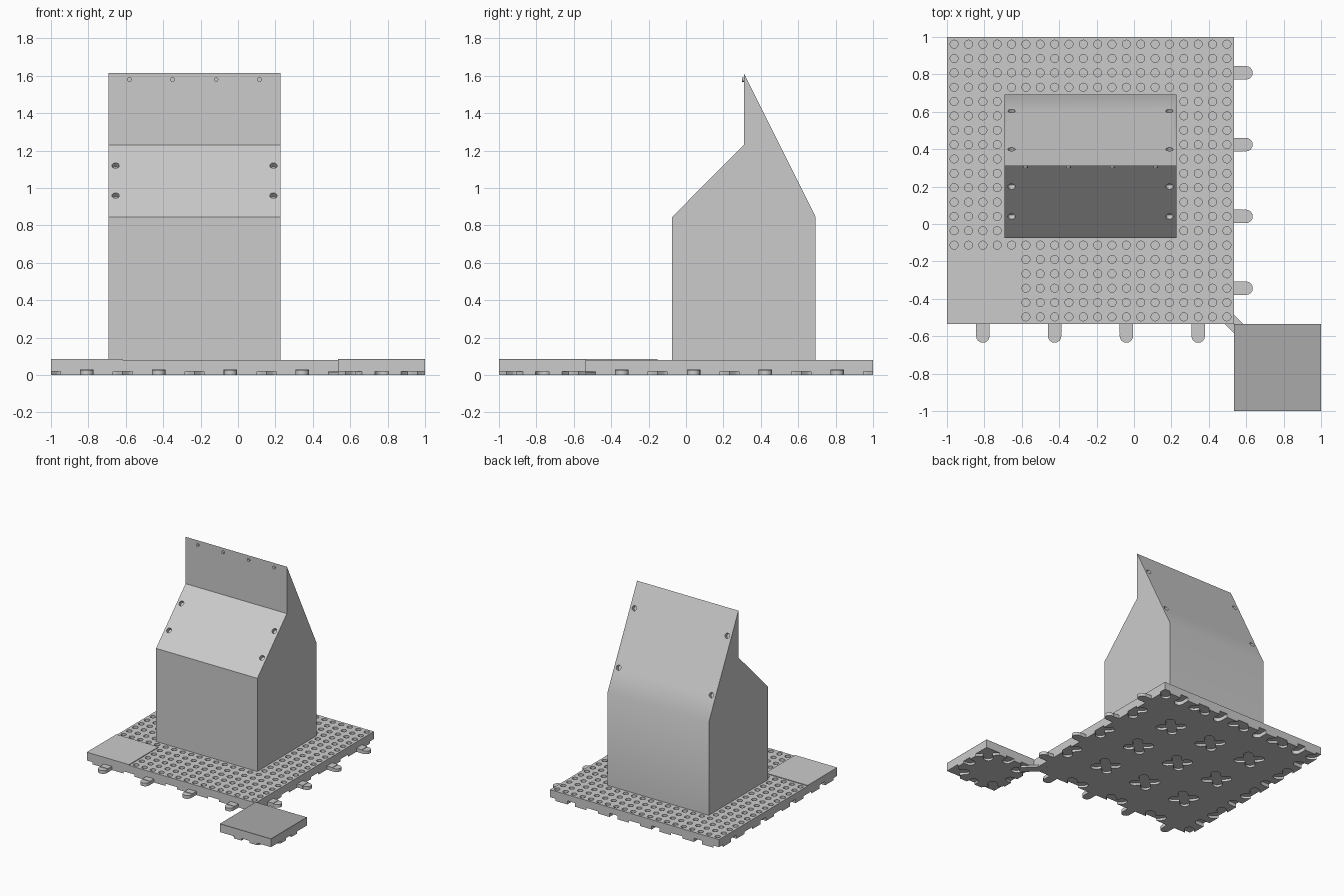
import bpy, bmesh, math
from mathutils import Matrix, Vector

if "Cube" in bpy.data.objects:
    bpy.data.objects.remove(bpy.data.objects["Cube"])

CELL = 1.535 / 20          # stud-hole pitch
TILE = CELL * 5            # connector pitch
X0, Y0 = -1.0, -0.535      # front left corner of the main plate
TOP = 0.08


def make(name, bm):
    bmesh.ops.recalc_face_normals(bm, faces=bm.faces)
    me = bpy.data.meshes.new(name)
    bm.to_mesh(me)
    bm.free()
    ob = bpy.data.objects.new(name, me)
    bpy.context.collection.objects.link(ob)
    return ob


def add_prism(bm, pts, z0, z1):
    lo = [bm.verts.new((x, y, z0)) for x, y in pts]
    hi = [bm.verts.new((x, y, z1)) for x, y in pts]
    bm.faces.new(lo[::-1])
    bm.faces.new(hi)
    n = len(pts)
    for i in range(n):
        j = (i + 1) % n
        bm.faces.new((lo[i], lo[j], hi[j], hi[i]))


def rect(x0, x1, y0, y1):
    return [(x0, y0), (x1, y0), (x1, y1), (x0, y1)]


def capsule(cx, cy, angle, half, r=0.036, seg=8):
    """Rounded bar outline, 2*half long."""
    c, s = math.cos(angle), math.sin(angle)
    pts = []
    for side, start in ((1, -math.pi / 2), (-1, math.pi / 2)):
        for i in range(seg + 1):
            a = start + math.pi * i / seg
            u, v = side * (half - r) + r * math.cos(a), r * math.sin(a)
            pts.append((cx + u * c - v * s, cy + u * s + v * c))
    return pts


def add_cyl(bm, p, axis, r, depth, seg=16):
    rot = Vector(axis).to_track_quat('Z', 'Y').to_matrix().to_4x4()
    bmesh.ops.create_cone(bm, cap_ends=True, segments=seg, radius1=r, radius2=r,
                          depth=depth, matrix=Matrix.Translation(p) @ rot)


def cut(ob, bm):
    cutter = make("cutter", bm)
    cutter.hide_render = True
    mod = ob.modifiers.new("cut", 'BOOLEAN')
    mod.operation, mod.solver, mod.object = 'DIFFERENCE', 'EXACT', cutter
    bpy.context.view_layer.objects.active = ob
    bpy.ops.object.modifier_apply(modifier=mod.name)
    bpy.data.objects.remove(cutter)


def smooth(ob):
    bpy.ops.object.select_all(action='DESELECT')
    ob.select_set(True)
    bpy.context.view_layer.objects.active = ob
    bpy.ops.object.shade_smooth_by_angle(angle=math.radians(30))


def cut_crosses(ob, centres):
    """Diagonal cross recesses in the underside."""
    for ang in (math.pi / 4, -math.pi / 4):
        bm = bmesh.new()
        for x, y in centres:
            add_prism(bm, capsule(x, y, ang, 0.115), -0.02, 0.018)
        cut(ob, bm)


# Main plate
bm = bmesh.new()
add_prism(bm, rect(X0, X0 + 20 * CELL, Y0, Y0 + 20 * CELL), 0, TOP)
plate = make("main_plate", bm)

# Blind holes on top, none under the corner tile or the house
bm = bmesh.new()
for i in range(20):
    for j in range(20):
        if (i < 5 and j < 5) or (4 <= i < 16 and 6 <= j < 16):
            continue
        add_cyl(bm, (X0 + (i + .5) * CELL, Y0 + (j + .5) * CELL, TOP),
                (0, 0, 1), 0.0215, 0.08, 14)
cut(plate, bm)

# Underside recesses and the edge sockets at the left and back
cut_crosses(plate, [(X0 + i * TILE, Y0 + j * TILE) for i in range(5) for j in range(5)])
bm = bmesh.new()
for k in range(4):
    add_prism(bm, capsule(X0, Y0 + (k + .5) * TILE, 0, 0.1), -0.02, 0.03)
    add_prism(bm, capsule(X0 + (k + .5) * TILE, Y0 + 4 * TILE, math.pi / 2, 0.1), -0.02, 0.03)
cut(plate, bm)
smooth(plate)

# Edge tabs at the front and right
bm = bmesh.new()
for k in range(4):
    m = (k + .5) * TILE
    x, y = X0 + m, Y0 + m
    xr = X0 + 4 * TILE
    add_prism(bm, rect(x - .036, x + .036, Y0 - .05, Y0 + .01), 0, 0.03)
    add_prism(bm, capsule(x, Y0 - .06, math.pi / 2, .04), 0, 0.026)
    add_prism(bm, rect(xr - .01, xr + .05, y - .036, y + .036), 0, 0.03)
    add_prism(bm, capsule(xr + .06, y, 0, .04), 0, 0.026)
smooth(make("edge_tabs", bm))

# Flat tile in the front left corner
bm = bmesh.new()
add_prism(bm, rect(X0, X0 + TILE, Y0, Y0 + TILE), TOP, 0.086)
make("corner_tile", bm)

# Small side plate with a dark plain cover
bm = bmesh.new()
add_prism(bm, rect(0.535, 1, -1, -0.535), 0, TOP)
small = make("small_plate", bm)
c, h = 0.7675, TILE / 2
cut_crosses(small, [(c + sx * h, -c + sy * h) for sx in (-1, 1) for sy in (-1, 1)])
bm = bmesh.new()
for dx, dy, a in ((1, 0, 0), (-1, 0, 0), (0, 1, math.pi / 2), (0, -1, math.pi / 2)):
    add_prism(bm, capsule(c + dx * .2325, -c + dy * .2325, a, 0.07), -0.02, 0.018)
cut(small, bm)
smooth(small)

bm = bmesh.new()
add_prism(bm, rect(0.535, 1, -1, -0.535), TOP, 0.086)
cover = make("small_plate_cover", bm)
dark = bpy.data.materials.new("dark_grey")
dark.diffuse_color = (0.4, 0.4, 0.4, 1)
dark.use_nodes = True
dark.node_tree.nodes["Principled BSDF"].inputs["Base Color"].default_value = dark.diffuse_color
cover.data.materials.append(dark)

# Diagonal link between the two plates
bm = bmesh.new()
add_prism(bm, capsule(0.535, -0.535, -math.pi / 4, 0.114, 0.035), 0, 0.016)
smooth(make("diagonal_link", bm))

# House body: side profile extruded along x
HX0, HX1 = X0 + 4 * CELL, X0 + 16 * CELL
HY0, HY1 = Y0 + 6 * CELL, Y0 + 16 * CELL
RY = (HY0 + HY1) / 2
profile = [(HY0, TOP), (HY1, TOP), (HY1, 0.845), (RY, 1.615), (RY, 1.23), (HY0, 0.845)]
bm = bmesh.new()
add_prism(bm, profile, HX0, HX1)
for v in bm.verts:
    y, z, x = v.co
    v.co = (x, y, z)
house = make("house_body", bm)

# Screw holes in both roof slopes
bm = bmesh.new()
for x in (HX0 + CELL / 2, HX1 - CELL / 2):
    for y in (0.04, 0.20):
        add_cyl(bm, (x, y, 0.845 + (y - HY0)), (0, -1, 1), 0.02, 0.06)
    for y in (0.40, 0.605):
        add_cyl(bm, (x, y, 1.615 - 2 * (y - RY)), (0, 2, 1), 0.02, 0.06)
cut(house, bm)
smooth(house)

# Small pins along the top of the upright gable wall
bm = bmesh.new()
for x in (-0.58, -0.35, -0.117, 0.115):
    add_cyl(bm, (x, RY, 1.58), (0, -1, 0), 0.012, 0.022)
smooth(make("ridge_pins", bm))
